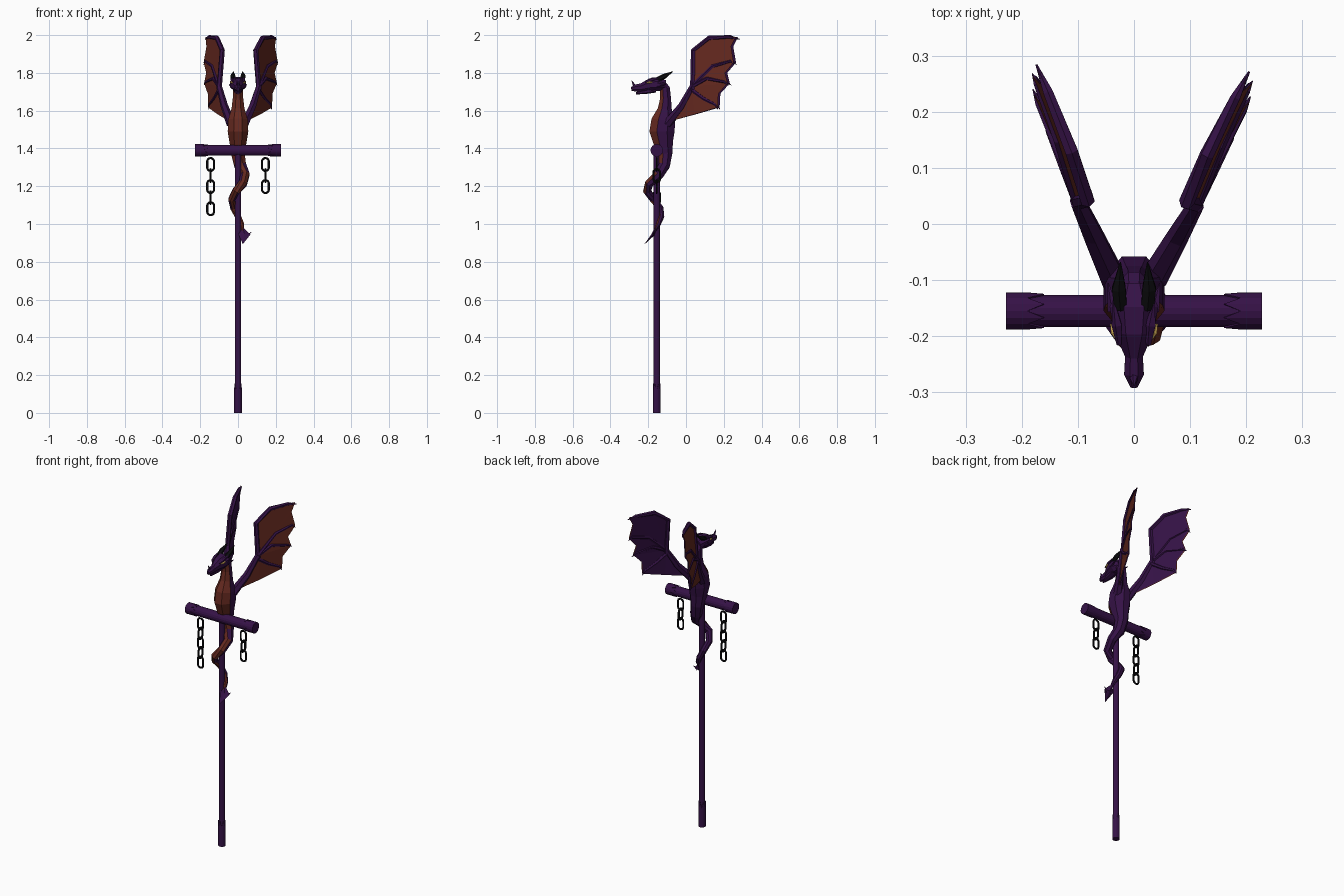
import bpy, bmesh, math
from mathutils import Vector, Matrix

if "Cube" in bpy.data.objects:
    bpy.data.objects.remove(bpy.data.objects["Cube"])

def material(name, rgb):
    m = bpy.data.materials.new(name)
    m.diffuse_color = (*rgb, 1)
    m.use_nodes = True
    m.node_tree.nodes["Principled BSDF"].inputs["Base Color"].default_value = m.diffuse_color
    return m

PURPLE = material("purple", (0.036, 0.006, 0.062))
RED = material("red_brown", (0.13, 0.022, 0.014))
BLACK = material("black", (0.004, 0.004, 0.005))
EYE = material("eye", (0.7, 0.45, 0.1))
PY = -0.155                      # depth of the pole axis

def finish(name, bm, mats):
    me = bpy.data.meshes.new(name)
    bm.to_mesh(me)
    bm.free()
    for m in mats:
        me.materials.append(m)
    ob = bpy.data.objects.new(name, me)
    bpy.context.collection.objects.link(ob)
    return ob

def tube(name, rings, n=8, ref=(1, 0, 0), mats=(PURPLE,), closed=False, belly=False, twist=0.5):
    """Loft through rings (x, y, z, width, depth)."""
    bm = bmesh.new()
    pts = [Vector(r[:3]) for r in rings]
    k = len(pts)
    loops = []
    for i, r in enumerate(rings):
        a = pts[(i - 1) % k] if closed or i > 0 else pts[0]
        b = pts[(i + 1) % k] if closed or i < k - 1 else pts[-1]
        t = (b - a).normalized()
        u = Vector(ref)
        u = (u - t * u.dot(t)).normalized()
        v = t.cross(u)
        w, d = r[3], r[-1]
        loops.append([bm.verts.new(pts[i] + u * w * math.cos(q) + v * d * math.sin(q))
                      for q in ((j + twist) * math.tau / n for j in range(n))])
    for i in range(k if closed else k - 1):
        A, B = loops[i], loops[(i + 1) % k]
        for j in range(n):
            bm.faces.new((A[j], A[(j + 1) % n], B[(j + 1) % n], B[j]))
    if not closed:
        bm.faces.new(loops[0][::-1])
        bm.faces.new(loops[-1])
    bmesh.ops.recalc_face_normals(bm, faces=bm.faces)
    if belly:
        for f in bm.faces:
            f.normal_update()
            if f.normal.y < -0.55:
                f.material_index = 1
    return finish(name, bm, mats)

# Pole and crossbar
tube("pole", [(0, PY, 0.01, 0.0175), (0, PY, 1.4, 0.0175)], 12)
tube("crossbar", [(-0.22, PY, 1.39, 0.029), (0.22, PY, 1.39, 0.029)], 16, ref=(0, 1, 0))

def jagged_cap(name, base, axis, radius, length, teeth, n=16):
    """Cap with a closed outer end and a toothed inner rim."""
    bm = bmesh.new()
    q = Vector(axis).to_track_quat('Z', 'Y')
    def ring(zf):
        return [bm.verts.new(Vector(base) + q @ Vector((radius * math.cos(j * math.tau / n),
                radius * math.sin(j * math.tau / n), zf(j)))) for j in range(n)]
    A, B = ring(lambda j: 0), ring(lambda j: length + (teeth if j % 2 else 0))
    bm.faces.new(A[::-1])
    for j in range(n):
        bm.faces.new((A[j], A[(j + 1) % n], B[(j + 1) % n], B[j]))
    ob = finish(name, bm, [PURPLE])
    mod = ob.modifiers.new("thickness", 'SOLIDIFY')
    mod.thickness = 0.003

jagged_cap("pole_foot", (0, PY, 0), (0, 0, 1), 0.021, 0.12, 0.035, 12)
for s, side in ((-1, "left"), (1, "right")):
    jagged_cap("crossbar_cap_" + side, (s * 0.228, PY, 1.39), (-s, 0, 0), 0.033, 0.038, 0.03)

# Chains: oval links alternating by a quarter turn
def chain(side, x, count):
    for i in range(count):
        zc = 1.315 - i * 0.0585
        rings = []
        for j in range(16):
            a = (j + 0.5) * math.tau / 16
            h = 0.018 * math.cos(a)
            z = zc + 0.018 * math.sin(a) + math.copysign(0.016, math.sin(a))
            p = (x + h, PY, z) if i % 2 == 0 else (x, PY + h, z)
            rings.append((*p, 0.0058))
        tube(f"chain_link_{side}_{i}", rings, 6, ref=(0, 1, 0) if i % 2 == 0 else (1, 0, 0),
             mats=(BLACK,), closed=True)

chain("left", -0.145, 5)
chain("right", 0.145, 3)

# Neck, torso and tail coiling around the pole
tube("body_and_tail", [
    (0, -0.135, 1.75, .022, .024), (0, -0.112, 1.715, .027, .03), (0, -0.108, 1.665, .03, .031),
    (0, -0.112, 1.61, .037, .04), (0, -0.12, 1.55, .056, .068), (0, -0.127, 1.49, .059, .072),
    (0, -0.12, 1.43, .048, .056), (0, -0.108, 1.37, .038, .038), (.012, -0.115, 1.31, .034, .032),
    (.037, -0.145, 1.26, .026, .028), (.026, -0.195, 1.215, .024, .024), (-.01, -0.206, 1.175, .022, .022),
    (-.034, -0.175, 1.13, .019, .019), (-.024, -0.136, 1.085, .018, .018), (0, -0.13, 1.04, .017, .016),
    (.019, -0.145, 1.0, .014, .013), (.027, -0.168, .96, .007, .007)],
    8, mats=(PURPLE, RED), belly=True)
tube("tail_barb", [(.027, -.163, .975, .006), (.034, -.174, .945, .032, .008),
                   (.026, -.218, .895, .001)], 4, twist=0)
for s, side in ((-1, "left"), (1, "right")):
    tube("tail_barb_hook_" + side, [(.034 + s * .012, -.178, .935, .009, .006),
                                    (.034 + s * .036, -.17, .957, .001)], 4)

# Head
tube("head", [(0, -.108, 1.735, .026, .028), (0, -.148, 1.74, .047, .04), (0, -.19, 1.736, .038, .037),
              (0, -.235, 1.722, .017, .025), (0, -.268, 1.72, .019, .02), (0, -.29, 1.714, .007, .011)], 8)
tube("jaw", [(0, -.16, 1.71, .026, .014), (0, -.215, 1.7, .02, .012), (0, -.265, 1.692, .006, .006)], 6)
tube("nose_spike", [(0, -.272, 1.73, .009), (0, -.288, 1.76, .001)], 5)
for s, side in ((-1, "left"), (1, "right")):
    tube("horn_" + side, [(s * .024, -.15, 1.765, .013), (s * .027, -.115, 1.782, .014),
                          (s * .024, -.068, 1.808, .001)], 6, mats=(BLACK,))
    tube("cheek_spike_" + side, [(s * .036, -.155, 1.735, .011), (s * .046, -.105, 1.738, .001)], 5)
    tube("brow_" + side, [(s * .026, -.215, 1.752, .005), (s * .03, -.18, 1.765, .01),
                          (s * .036, -.14, 1.775, .002)], 5)
    tube("eye_" + side, [(s * .029, -.207, 1.747, .003), (s * .036, -.193, 1.75, .006),
                         (s * .04, -.178, 1.752, .003)], 6)
    bpy.data.objects["eye_" + side].data.materials[0] = EYE

# Wings: outline drawn in side view, swept outwards with depth
ROOT, ELBOW, WRIST, LEAD = (-.08, 1.545), (.04, 1.73), (.043, 1.92), (.13, 1.985)
T1, T2, T3, T4 = (.275, 1.99), (.265, 1.855), (.232, 1.745), (.178, 1.617)
N1, N2, N3, LOW = (.25, 1.94), (.218, 1.8), (.182, 1.69), (.05, 1.58)

def wing(s, side):
    turn = Matrix.Rotation(math.radians(-5 if s > 0 else 0), 3, 'Z')
    root = Vector((.045, -.08, 0))
    def P(p, out=0.0):
        y, z = p
        x = .045 + .46 * (min(y, .04) + .08) + .4 * max(0, y - .04)
        x += out - .1 * max(0, z - 1.74)
        v = turn @ (Vector((x, y, z)) - root) + root
        return Vector((v.x * s, v.y, v.z))
    def bone(name, pts, radii):
        tube(f"wing_{name}_{side}", [(*P(p), r) for p, r in zip(pts, radii)], 6, ref=(1, .3, 0))
    # two-coloured membrane
    bm = bmesh.new()
    for shift, idx in ((0.003, 0), (-0.003, 1)):
        for panel in ([ELBOW, WRIST, LEAD, T1, N1, T2], [ELBOW, T2, N2, T3],
                      [ELBOW, T3, N3, T4], [ELBOW, T4, LOW, ROOT]):
            vs = [bm.verts.new(P(p, shift)) for p in panel]
            for a, b in zip(vs[1:], vs[2:]):
                f = bm.faces.new((vs[0], a, b))
                f.normal_update()
                if f.normal.x * s * (1 if idx == 0 else -1) < 0:
                    f.normal_flip()
                f.material_index = idx
    finish("wing_membrane_" + side, bm, [RED, PURPLE])
    # arm, leading edge and fingers with hooked tips
    bone("arm", [(-.1, 1.53), (-.02, 1.625), ELBOW], [.025, .02, .015])
    bone("leading_edge", [(.04, 1.71), WRIST, LEAD, (.235, 1.99), (.284, 1.978)],
         [.014, .014, .013, .01, .002])
    bone("finger_upper", [ELBOW, (.15, 1.835), (.25, 1.862), (.268, 1.842)], [.012, .01, .008, .001])
    bone("finger_middle", [ELBOW, (.12, 1.77), (.215, 1.752), (.24, 1.735)], [.012, .01, .008, .001])
    bone("finger_lower", [(.03, 1.715), (.1, 1.665), (.165, 1.632), (.18, 1.607)], [.012, .01, .008, .001])

wing(-1, "left")
wing(1, "right")
